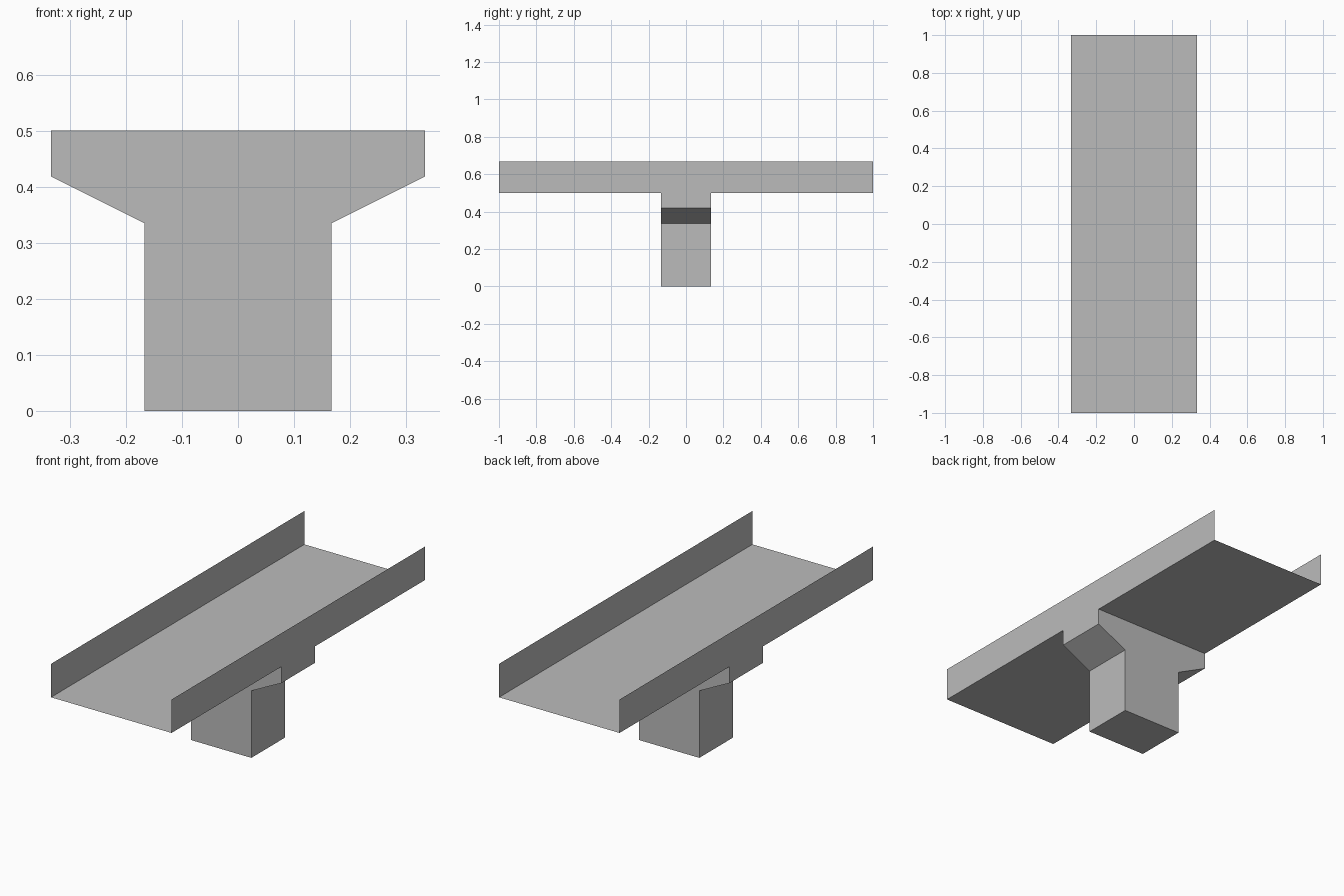
import bpy
import bmesh

HALF_W, HALF_L = 0.333, 1.0
DECK_Z, TOP_Z = 0.5, 0.667
PIER_Y = 0.133

cube = bpy.data.objects.get("Cube")
if cube:
    bpy.data.objects.remove(cube, do_unlink=True)

concrete = bpy.data.materials.new("concrete grey")
concrete.use_nodes = True
colour = (0.5, 0.5, 0.5, 1)
concrete.diffuse_color = colour
concrete.node_tree.nodes["Principled BSDF"].inputs["Base Color"].default_value = colour


def add_object(name, bm):
    mesh = bpy.data.meshes.new(name)
    bm.to_mesh(mesh)
    bm.free()
    mesh.materials.append(concrete)
    obj = bpy.data.objects.new(name, mesh)
    bpy.context.collection.objects.link(obj)
    return obj


def sheet(name, corners):
    bm = bmesh.new()
    bm.faces.new([bm.verts.new(c) for c in corners])
    return add_object(name, bm)


# Flat road deck
sheet("deck", [(-HALF_W, -HALF_L, DECK_Z), (HALF_W, -HALF_L, DECK_Z),
               (HALF_W, HALF_L, DECK_Z), (-HALF_W, HALF_L, DECK_Z)])

# Thin side walls, facing outward
for name, s in (("left_wall", 1), ("right_wall", -1)):
    x, y = s * HALF_W, s * HALF_L
    sheet(name, [(x, -y, DECK_Z), (x, y, DECK_Z), (x, y, TOP_Z), (x, -y, TOP_Z)])

# Flared pier: half profile mirrored, then extruded along y
half = [(0.167, 0), (0.167, 0.335), (HALF_W, 0.418), (HALF_W, DECK_Z)]
outline = half + [(-x, z) for x, z in reversed(half)]
bm = bmesh.new()
front = bm.faces.new([bm.verts.new((x, -PIER_Y, z)) for x, z in outline])
back = bmesh.ops.extrude_face_region(bm, geom=[front])["geom"]
bmesh.ops.translate(bm, vec=(0, 2 * PIER_Y, 0),
                    verts=[v for v in back if isinstance(v, bmesh.types.BMVert)])
bmesh.ops.recalc_face_normals(bm, faces=bm.faces)
# The deck closes the top of the pier
top = [f for f in bm.faces if f.normal.z > 0.9]
bmesh.ops.delete(bm, geom=top, context="FACES_ONLY")
add_object("pier", bm)
